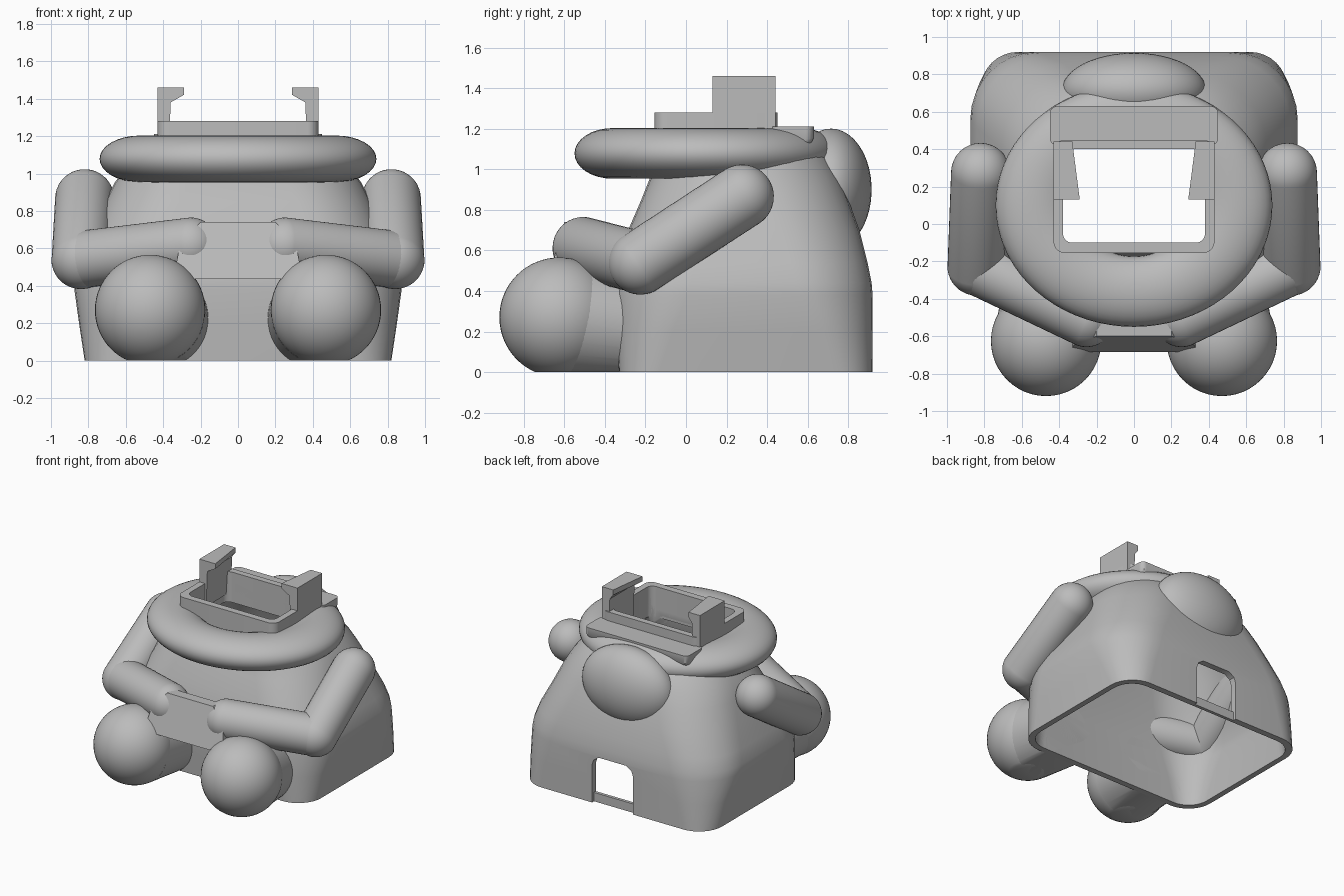
import bpy, bmesh, math
from mathutils import Vector, Matrix

old = bpy.data.objects.get("Cube")
if old:
    bpy.data.objects.remove(old, do_unlink=True)

grey = bpy.data.materials.new("plain_grey")
grey.use_nodes = True
grey.diffuse_color = (0.5, 0.5, 0.5, 1)
grey.node_tree.nodes["Principled BSDF"].inputs["Base Color"].default_value = (0.5, 0.5, 0.5, 1)


def activate(ob):
    bpy.ops.object.select_all(action="DESELECT")
    ob.select_set(True)
    bpy.context.view_layer.objects.active = ob


def finish(name, bm, floor=False):
    """Turn a bmesh into a named object, optionally trimmed flat at the floor."""
    if floor:
        geom = bm.verts[:] + bm.edges[:] + bm.faces[:]
        cut = bmesh.ops.bisect_plane(bm, geom=geom, plane_co=(0, 0, 0), plane_no=(0, 0, -1), clear_outer=True)
        edges = [e for e in cut["geom_cut"] if isinstance(e, bmesh.types.BMEdge)]
        bmesh.ops.holes_fill(bm, edges=edges, sides=0)
    bmesh.ops.recalc_face_normals(bm, faces=bm.faces)
    mesh = bpy.data.meshes.new(name)
    bm.to_mesh(mesh)
    bm.free()
    mesh.materials.append(grey)
    ob = bpy.data.objects.new(name, mesh)
    bpy.context.collection.objects.link(ob)
    return ob


def smooth(ob, angle=35):
    activate(ob)
    bpy.ops.object.shade_smooth_by_angle(angle=math.radians(angle))


def subtract(ob, *cutters):
    for cutter in cutters:
        mod = ob.modifiers.new("cut", "BOOLEAN")
        mod.operation = "DIFFERENCE"
        mod.solver = "EXACT"
        mod.object = cutter
        activate(ob)
        bpy.ops.object.modifier_apply(modifier=mod.name)


def loft(name, sections, inset=0.0, steps=8):
    """Stack of rounded rectangles: (z, half width, front y, back y, radius)."""
    bm = bmesh.new()
    rings = []
    for z, hx, y0, y1, r in sections:
        hx, y0, y1, r = hx - inset, y0 + inset, y1 - inset, max(r - inset, 0.01)
        corners = [(hx - r, y1 - r), (r - hx, y1 - r), (r - hx, y0 + r), (hx - r, y0 + r)]
        ring = []
        for q, (cx, cy) in enumerate(corners):
            for i in range(steps + 1):
                a = (q + i / steps) * math.pi / 2
                ring.append(bm.verts.new((cx + r * math.cos(a), cy + r * math.sin(a), z)))
        rings.append(ring)
    for low, high in zip(rings, rings[1:]):
        for i in range(len(low)):
            j = (i + 1) % len(low)
            bm.faces.new((low[i], low[j], high[j], high[i]))
    bm.faces.new(rings[0])
    bm.faces.new(rings[-1])
    return finish(name, bm)


def prism(name, front, back, y0, y1):
    """Solid between an x-z outline at y0 and a matching one at y1."""
    bm = bmesh.new()
    a = [bm.verts.new((x, y0, z)) for x, z in front]
    b = [bm.verts.new((x, y1, z)) for x, z in back]
    bm.faces.new(a)
    bm.faces.new(b)
    for i in range(len(a)):
        j = (i + 1) % len(a)
        bm.faces.new((a[i], a[j], b[j], b[i]))
    return finish(name, bm)


def along(start, end):
    start, end = Vector(start), Vector(end)
    turn = (end - start).to_track_quat("Z", "Y").to_matrix().to_4x4()
    return Matrix.Translation(start) @ turn, (end - start).length


def capsule(name, start, end, r):
    place, length = along(start, end)
    bm = bmesh.new()
    bmesh.ops.create_uvsphere(bm, u_segments=40, v_segments=24, radius=r)
    for v in bm.verts:
        if v.co.z > 0.0001:
            v.co.z += length
    bm.transform(place)
    smooth(finish(name, bm))


def ball(name, centre, radii, floor=False):
    bm = bmesh.new()
    bmesh.ops.create_uvsphere(bm, u_segments=48, v_segments=32, radius=1)
    bm.transform(Matrix.Translation(centre) @ Matrix.Diagonal((*radii, 1)))
    return finish(name, bm, floor)


# Hollow body shell, and the cutters for its cavity, top opening and rear door
outline = [(0, .82, -.33, .92, .2), (.2, .85, -.345, .92, .28), (.38, .875, -.355, .92, .36),
           (.44, .87, -.35, .915, .37), (.54, .84, -.33, .895, .38), (.7, .77, -.285, .855, .4),
           (.85, .71, -.22, .8, .4), (.95, .66, -.18, .76, .4), (1.06, .58, -.16, .7, .38)]
body = loft("body", outline + [(1.1, .54, -.15, .66, .36)])
cavity = loft("cavity_cutter", [(-.05,) + outline[0][1:]] + outline[1:], inset=.05)
opening = loft("opening_cutter", [(.8, .38, -.1, .4, .05), (1.6, .38, -.1, .4, .05)])
arch = [(-.18, .07), (.18, .07), (.18, .3), (.165, .34), (.12, .37),
        (-.12, .37), (-.165, .34), (-.18, .3)]
door = prism("door_cutter", arch, arch, .8, 1)
sill = [(-.18, -.05), (.18, -.05), (.18, .08), (-.18, .08)]
recess = prism("sill_cutter", sill, sill, .895, 1)
subtract(body, cavity, opening, door, recess)
smooth(body)

# Thick oval collar
bpy.ops.mesh.primitive_torus_add(major_segments=72, minor_segments=32, major_radius=.525,
                                 minor_radius=.215, location=(0, .1, 1.078))
collar = bpy.context.object
collar.name = "collar"
collar.scale = (1, .878, .581)
bpy.ops.object.transform_apply(location=True, rotation=False, scale=True)
collar.data.materials.append(grey)
subtract(collar, cavity, opening)
smooth(collar)

# Rectangular holder frame, rear shelf and hooked clips
frame = loft("holder_frame", [(1.04, .43, -.155, .45, .06), (1.28, .43, -.155, .45, .06)])
subtract(frame, opening)
smooth(frame)
smooth(loft("rear_shelf", [(1.12, .44, .42, .61, .04), (1.15, .45, .42, .63, .04), (1.21, .45, .42, .63, .04)]))


def hook(side, tip):
    points = [(.43, 1.1), (.37, 1.1), (.36, 1.38), (tip, 1.42), (tip, 1.46), (.43, 1.46)]
    return [(side * x, z) for x, z in points]


# Rounded hump at the back
hump = ball("back_hump", (0, .715, .9), (.385, .2, .3))
subtract(hump, cavity)
smooth(hump)

# Mirrored clips, arms, legs and feet
for label, s in (("left", 1), ("right", -1)):
    prism(label + "_clip", hook(s, .29), hook(s, .33), .13, .44)
    elbow = (s * .84, -.225, .54)
    capsule(label + "_upper_arm", (s * .82, .275, .865), elbow, .158)
    capsule(label + "_forearm", elbow, (s * .255, -.505, .612), .153)
    smooth(ball(label + "_foot", (s * .47, -.625, .27), (.295, .295, .295), floor=True))
    place, length = along((s * .46, -.6, .26), (s * .42, -.27, .22))
    bm = bmesh.new()
    bmesh.ops.create_cone(bm, cap_ends=True, segments=48, radius1=.285, radius2=.265, depth=length)
    bm.transform(place @ Matrix.Translation((0, 0, length / 2)))
    leg = finish(label + "_leg", bm, floor=True)
    subtract(leg, cavity)
    smooth(leg)

# Tilted tablet held between the hands
half = [(.2, .74), (.31, .62), (.33, .52), (.29, .435)]
shape = half + [(-x, z) for x, z in reversed(half)]
tablet = prism("held_tablet", shape, shape, -.6, -.52)
for v in tablet.data.vertices:
    v.co.y -= (.74 - v.co.z) * .28

for cutter in (cavity, opening, door, recess):
    bpy.data.objects.remove(cutter, do_unlink=True)
